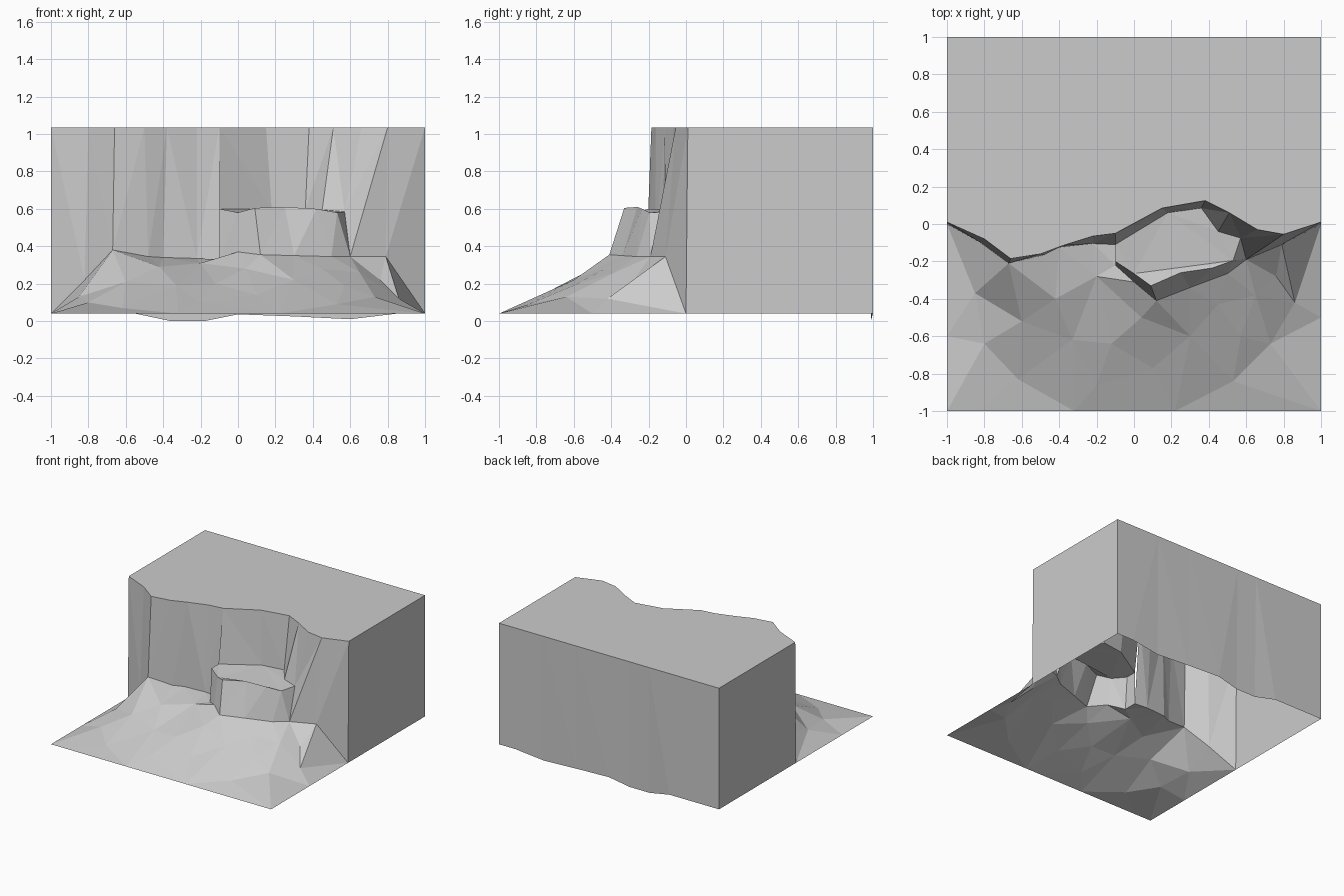
import bpy, bmesh
from mathutils import Vector
from mathutils.geometry import delaunay_2d_cdt

cube = bpy.data.objects.get("Cube")
if cube:
    bpy.data.objects.remove(cube, do_unlink=True)

TOP, LOW = 1.035, 0.04

stone = bpy.data.materials.new("stone_grey")
stone.use_nodes = True
stone.diffuse_color = (0.6, 0.6, 0.6, 1)
stone.node_tree.nodes["Principled BSDF"].inputs["Base Color"].default_value = stone.diffuse_color


def make_part(name, polygons):
    """Build one flat-shaded part from (corners, outward direction) pairs."""
    bm = bmesh.new()
    for corners, outward in polygons:
        corners = list(dict.fromkeys(tuple(c) for c in corners))
        if len(corners) < 3:
            continue
        face = bm.faces.new([bm.verts.new(c) for c in corners])
        face.normal_update()
        if face.normal.dot(Vector(outward)) < 0:
            face.normal_flip()
    bmesh.ops.remove_doubles(bm, verts=bm.verts, dist=0.0005)
    bmesh.ops.triangulate(bm, faces=bm.faces, ngon_method='EAR_CLIP')
    mesh = bpy.data.meshes.new(name)
    bm.to_mesh(mesh)
    bm.free()
    mesh.materials.append(stone)
    obj = bpy.data.objects.new(name, mesh)
    bpy.context.collection.objects.link(obj)


def bridge(upper, lower, outward):
    """Panels between two rows of matching points."""
    return [((upper[i], upper[i + 1], lower[i + 1], lower[i]), outward)
            for i in range(len(upper) - 1)]


FRONT, BACK, LEFT, RIGHT, UP = (0, -1, 0), (0, 1, 0), (1, 0, 0), (-1, 0, 0), (0, 0, 1)

# Rim of the plateau, and the foot of the cliff below it
rim = [(x, y, TOP) for x, y in (
    (-1, .01), (-.8, -.08), (-.66, -.185), (-.5, -.16), (-.38, -.115), (-.22, -.065),
    (-.1, -.05), (.15, .085), (.38, .125), (.51, .06), (.66, -.03), (.8, -.055), (1, .01))]
foot_west = [(-1, 0, LOW), (-.82, -.1, .22), (-.67, -.21, .38), (-.48, -.165, .345),
             (-.4, -.125, .34), (-.22, -.105, .335), (-.1, -.11, .33)]
foot_east = [(.6, -.19, .345), (.79, -.11, .345), (1, 0, LOW)]

# Ledge outline: edge against the cliff, front lip, and foot
ledge_back = [(-.1, -.11, .6), (.18, .06, .6), (.36, .085, .6), (.45, -.04, .595), (.57, -.075, .585)]
ledge_lip = [(-.1, -.2, .6), (0, -.265, .58), (.09, -.33, .605), (.25, -.26, .61),
             (.42, -.235, .6), (.53, -.195, .58)]
ledge_foot = [(-.1, -.22, .33), (0, -.31, .37), (.12, -.41, .355), (.3, -.34, .35),
              (.5, -.265, .345), foot_east[0]]

# Cliff face, split around the ledge
cliff = bridge(rim[:7], foot_west, FRONT)
cliff += bridge(rim[6:11], ledge_back, FRONT)
cliff += bridge([rim[10], rim[11], rim[11], rim[11], rim[12]],
                [ledge_back[-1], ledge_back[-1]] + foot_east, FRONT)
make_part("cliff_face", cliff)

# Plateau and the outer walls, with a wavy lower edge at the back
back_edge = [(x, 1 - (LOW - z) * .3, z) for x, z in (
    (-1, LOW), (-.55, LOW), (-.36, 0), (-.18, 0), (0, .036), (.3, .025), (.6, .01), (.85, LOW), (1, LOW))]
make_part("plateau_top", [(rim + [(1, 1, TOP), (-1, 1, TOP)], UP)])
back_rim = [(p[0], 1, TOP) for p in back_edge]
make_part("back_wall", bridge(back_rim, back_edge, BACK))
for name, x, outward, end in (("left_wall", 1, LEFT, rim[-1]), ("right_wall", -1, RIGHT, rim[0])):
    make_part(name, [((end, (x, 1, TOP), (x, 1, LOW), (x, 0, LOW)), outward)])

# Ledge top, front and both ends
ledge = [(ledge_lip + ledge_back[::-1], UP)]
ledge += bridge(ledge_lip, ledge_foot, FRONT)
ledge.append(((ledge_back[0], ledge_lip[0], ledge_foot[0], foot_west[-1]), RIGHT))
ledge.append(((ledge_back[-1], ledge_lip[-1], foot_east[0]), LEFT))
make_part("ledge", ledge)

# Sloping ground: outline plus scattered humps, joined into irregular triangles
border = [(1, -.5, LOW), (1, -1, LOW), (.22, -1, LOW), (-.32, -1, LOW),
          (-.85, -1, LOW), (-1, -1, LOW), (-1, -.6, LOW)]
outline = foot_west + ledge_foot + foot_east[1:] + border
humps = [(-.6, -.52, .21), (-.85, -.37, .13), (-.8, -.64, .1), (-.62, -.83, .07),
         (-.42, -.4, .29), (-.33, -.62, .19), (-.2, -.86, .1), (-.2, -.28, .31),
         (-.12, -.64, .2), (.1, -.77, .14), (.04, -.5, .28), (.3, -.6, .22),
         (.53, -.84, .09), (.57, -.6, .19), (.45, -.43, .28), (.65, -.38, .26),
         (.76, -.28, .22), (.86, -.42, .12), (.73, -.64, .13)]
points = outline + humps
verts, _, tris, origins, _, _ = delaunay_2d_cdt(
    [Vector(p[:2]) for p in points], [], [list(range(len(outline)))], 1, 0.0001)
ground = [([points[origins[i][0]] for i in tri], UP) for tri in tris]
make_part("ground_slope", ground)
